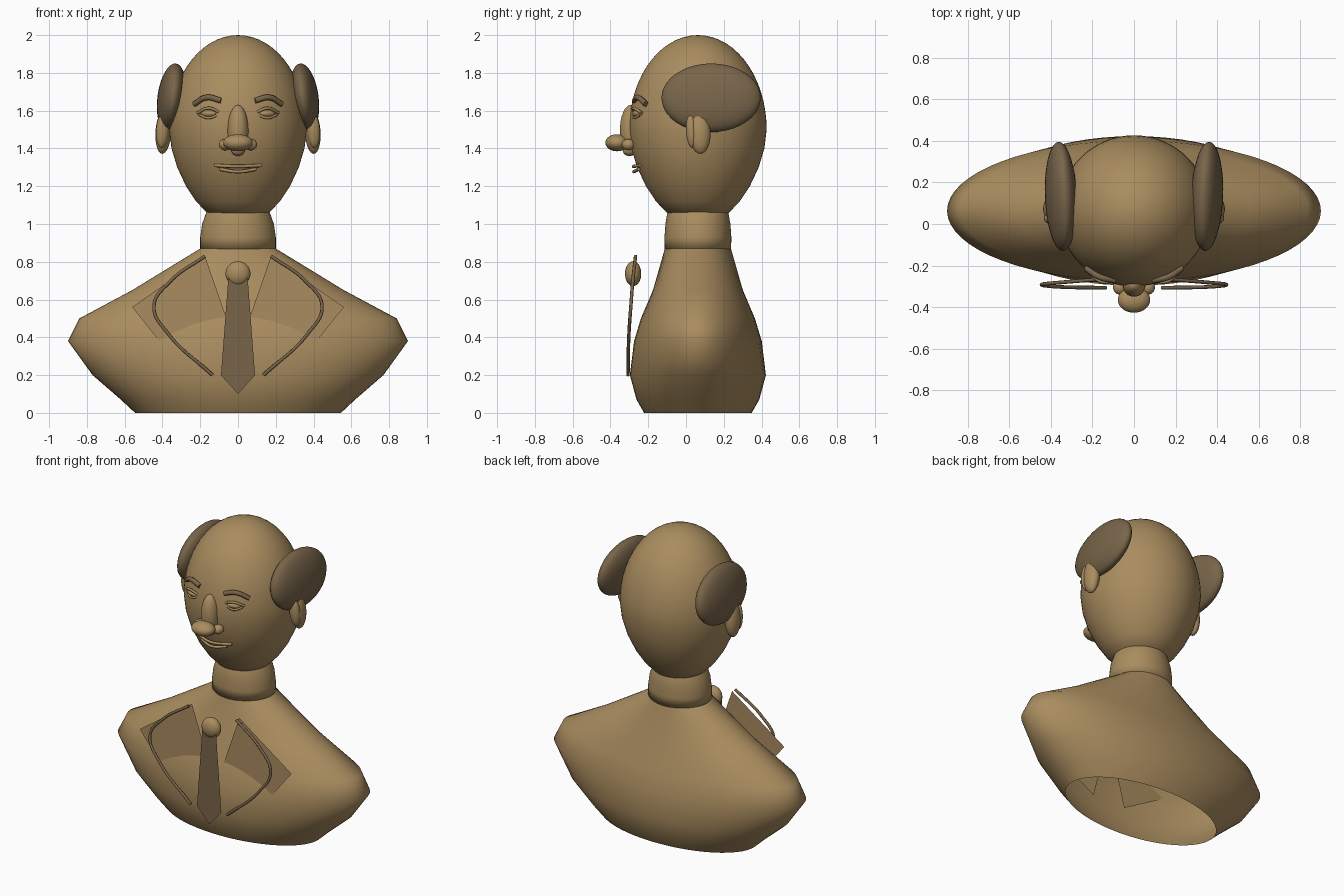
import bpy, bmesh, math
from mathutils import Vector, Euler

if "Cube" in bpy.data.objects:
    bpy.data.objects.remove(bpy.data.objects["Cube"])

CY = 0.063  # y of the body axis


def material(name, rgb):
    m = bpy.data.materials.new(name)
    m.diffuse_color = (*rgb, 1)
    m.use_nodes = True
    m.node_tree.nodes["Principled BSDF"].inputs["Base Color"].default_value = m.diffuse_color
    return m


BRONZE = material("bronze", (0.40, 0.265, 0.115))
DARK = material("dark_bronze", (0.19, 0.13, 0.068))


def finish(name, bm, mat, smooth=True):
    me = bpy.data.meshes.new(name)
    bm.to_mesh(me)
    bm.free()
    for p in me.polygons:
        p.use_smooth = smooth
    me.materials.append(mat)
    ob = bpy.data.objects.new(name, me)
    bpy.context.collection.objects.link(ob)
    return ob


def loft(name, rings, mat, n=64, cap=False):
    """Stack of ellipses given as (z, half width, half depth)."""
    bm = bmesh.new()
    loops = []
    for z, rx, ry in rings:
        loops.append([bm.verts.new((rx * math.cos(2 * math.pi * i / n),
                                    CY + ry * math.sin(2 * math.pi * i / n), z))
                      for i in range(n)])
    for a, b in zip(loops, loops[1:]):
        for i in range(n):
            j = (i + 1) % n
            bm.faces.new((a[i], a[j], b[j], b[i]))
    if cap:
        bm.faces.new(loops[-1])
        bm.faces.new(loops[0][::-1])
    return finish(name, bm, mat)


def ball(name, loc, radii, mat, rot=(0, 0, 0), seg=32):
    bm = bmesh.new()
    bmesh.ops.create_uvsphere(bm, u_segments=seg, v_segments=seg // 2, radius=1)
    r = Euler(rot).to_matrix()
    for v in bm.verts:
        v.co = r @ Vector([c * s for c, s in zip(v.co, radii)]) + Vector(loc)
    return finish(name, bm, mat)


def tube(name, pts, radius, mat):
    """Round rod along a smooth curve through the points."""
    cu = bpy.data.curves.new(name, 'CURVE')
    cu.dimensions = '3D'
    cu.bevel_depth = radius
    cu.bevel_resolution = 2
    cu.use_fill_caps = True
    sp = cu.splines.new('BEZIER')
    sp.bezier_points.add(len(pts) - 1)
    for bp, p in zip(sp.bezier_points, pts):
        bp.co = p
        bp.handle_left_type = bp.handle_right_type = 'AUTO'
    cu.materials.append(mat)
    ob = bpy.data.objects.new(name, cu)
    bpy.context.collection.objects.link(ob)
    return ob


def plate(name, outline, y, mat):
    bm = bmesh.new()
    bm.faces.new([bm.verts.new((x, y, z)) for x, z in outline])
    return finish(name, bm, mat, False)


# Bust, open underneath, and neck
loft("torso", [(0, .545, .285), (.07, .62, .325), (.2, .77, .36), (.38, .9, .338),
               (.5, .84, .302), (.65, .56, .238), (.87, .2, .175)], BRONZE)
loft("neck", [(.865, .2, .176), (.93, .2, .177), (1.0, .19, .172), (1.07, .165, .16),
              (1.12, .13, .13)], BRONZE, cap=True)

# Egg-shaped head
rings = [(1.026, .002), (1.032, .08), (1.06, .165), (1.12, .222), (1.2, .275),
         (1.3, .322), (1.4, .352)]
rings += [(1.5 + .5 * math.sin(a), .364 * math.cos(a))
          for a in [math.radians(d) for d in range(0, 90, 6)] + [1.568]]
loft("head", [(z, r, r) for z, r in rings], BRONZE, cap=True)

# Nose
ball("nose_bridge", (0, -.293, 1.495), (.055, .057, .135), BRONZE)
ball("nose_tip", (0, -.365, 1.43), (.078, .062, .045), BRONZE)
ball("nose_base", (0, -.3, 1.39), (.035, .035, .03), BRONZE)

# Lips
tube("upper_lip", [(-.125, -.243, 1.31), (0, -.278, 1.305), (.125, -.243, 1.31)], .009, BRONZE)
tube("lower_lip", [(-.095, -.25, 1.29), (0, -.276, 1.277), (.095, -.25, 1.29)], .009, BRONZE)

# Parts on both sides
for side, s in (("left", -1), ("right", 1)):
    ball(side + "_hair", (s * .352, .133, 1.668), (.074, .263, .183), DARK,
         (0, -s * .13, -s * .04), 40)
    ball(side + "_ear", (s * .395, .072, 1.487), (.042, .058, .116), BRONZE, (.05, -s * .06, 0))
    ball(side + "_ear_rim", (s * .4, .028, 1.495), (.034, .028, .092), BRONZE, (.05, -s * .06, 0))
    ball(side + "_nostril", (s * .068, -.305, 1.42), (.033, .035, .03), BRONZE)
    ball(side + "_eye", (s * .155, -.255, 1.585), (.045, .025, .02), BRONZE, (0, 0, s * .4), 24)
    tube(side + "_upper_lid", [(s * .095, -.272, 1.59), (s * .155, -.278, 1.613),
                               (s * .215, -.235, 1.588)], .008, BRONZE)
    tube(side + "_lower_lid", [(s * .105, -.272, 1.578), (s * .155, -.275, 1.562),
                               (s * .205, -.242, 1.578)], .007, BRONZE)
    tube(side + "_brow", [(s * .09, -.272, 1.653), (s * .165, -.255, 1.67),
                          (s * .232, -.212, 1.635)], .015, DARK)
    # Jacket lapel sheet and its piped edge
    plate(side + "_lapel", [(s * x, z) for x, z in
          ((.175, .83), (.56, .56), (.4, .36), (.12, .2), (.05, .47))], -.236, BRONZE)
    tube(side + "_lapel_edge", [(s * .175, -.267, .83), (s * .36, -.282, .695),
                                (s * .445, -.292, .565), (s * .37, -.302, .42),
                                (s * .135, -.307, .2)], .009, DARK)

# Tie
plate("tie", [(-.05, .73), (-.09, .2), (0, .1), (.09, .2), (.05, .73)], -.304, DARK)
ball("tie_knot", (0, -.28, .737), (.066, .043, .066), BRONZE)
